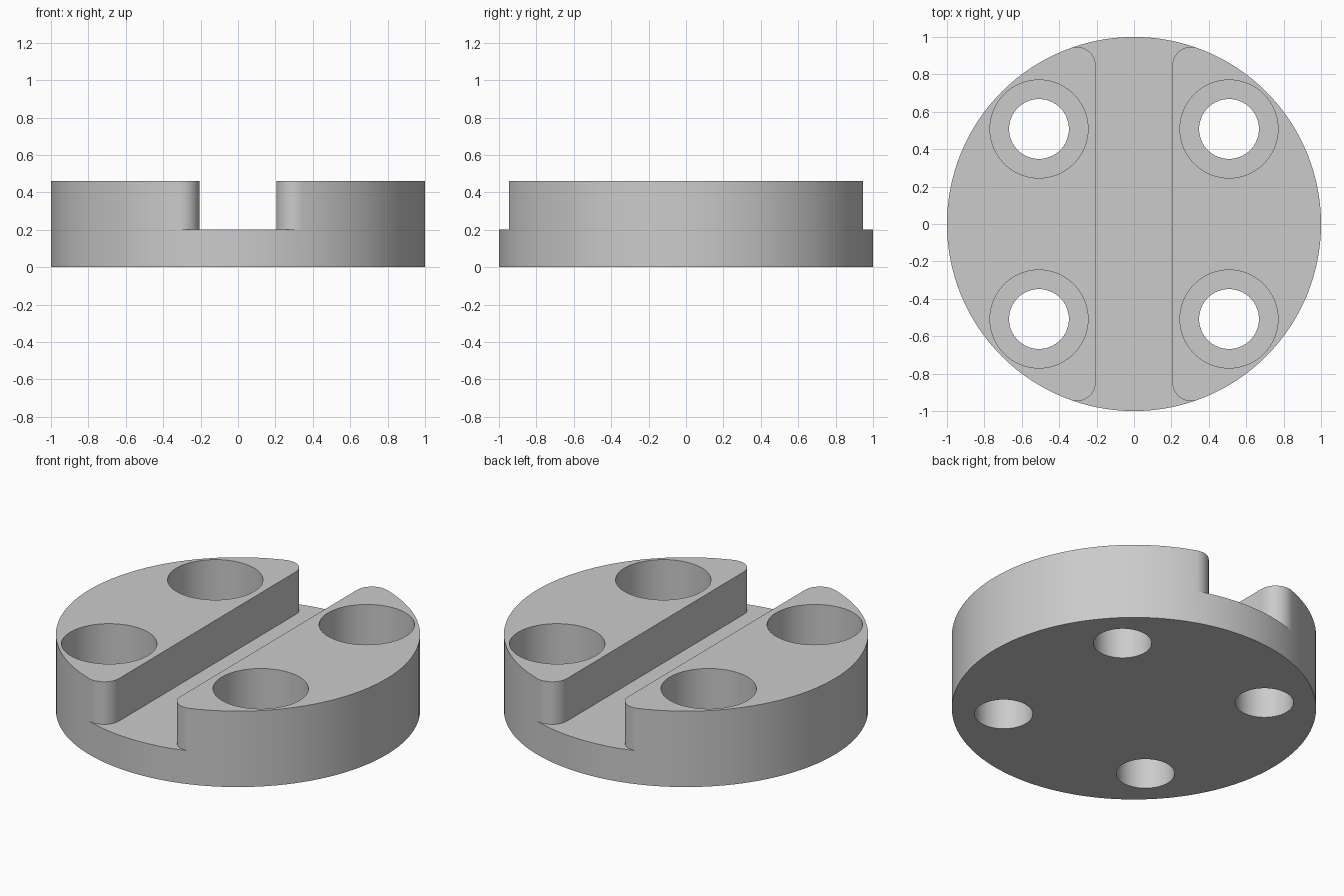
import bpy, bmesh, math

if "Cube" in bpy.data.objects:
    bpy.data.objects.remove(bpy.data.objects["Cube"])

HEIGHT, FLOOR = 0.46, 0.202      # total height, slot and counterbore floor
SLOT, FILLET = 0.205, 0.1        # slot half width, rounded end radius
HOLE_POS, HOLE_R, BORE_R = 0.508, 0.16, 0.262

grey = bpy.data.materials.new("machined grey")
grey.diffuse_color = (0.6, 0.6, 0.6, 1)
grey.use_nodes = True
grey.node_tree.nodes["Principled BSDF"].inputs["Base Color"].default_value = grey.diffuse_color


def circle(x, y, r, n):
    return [(x + r * math.cos(2 * math.pi * i / n),
             y + r * math.sin(2 * math.pi * i / n)) for i in range(n)]


def prism(name, outline, z0, z1):
    """Extrude a closed outline straight up."""
    bm = bmesh.new()
    base = bm.faces.new([bm.verts.new((x, y, z0)) for x, y in outline])
    top = bmesh.ops.extrude_face_region(bm, geom=[base])["geom"]
    for v in top:
        if isinstance(v, bmesh.types.BMVert):
            v.co.z = z1
    bmesh.ops.recalc_face_normals(bm, faces=bm.faces)
    mesh = bpy.data.meshes.new(name)
    bm.to_mesh(mesh)
    bm.free()
    mesh.materials.append(grey)
    obj = bpy.data.objects.new(name, mesh)
    bpy.context.collection.objects.link(obj)
    return obj


# Round body
body = prism("flange_body", circle(0, 0, 1, 128), 0, HEIGHT)

# Slot outline: straight walls, each end flaring through a fillet tangent to the rim
cx = SLOT + FILLET
cy = math.sqrt((1 - FILLET) ** 2 - cx ** 2)
end = math.atan2(cy, cx)
corner = []
for i in range(13):
    a = math.pi + (end - math.pi) * i / 12
    corner.append((cx + FILLET * math.cos(a), cy + FILLET * math.sin(a)))
tx, ty = corner[-1]
corner.append((tx + 0.1 * math.sin(end), ty - 0.1 * math.cos(end)))
corner.append((tx + 0.1 * math.sin(end), 1.2))
right = [(x, -y) for x, y in reversed(corner)] + corner
slot = right + [(-x, y) for x, y in reversed(right)]
cutters = [prism("slot_cutter", slot, FLOOR, 1)]

# Four counterbored bolt holes
for sx in (-1, 1):
    for sy in (-1, 1):
        x, y = sx * HOLE_POS, sy * HOLE_POS
        cutters.append(prism("counterbore_cutter", circle(x, y, BORE_R, 64), FLOOR, 1))
        cutters.append(prism("bolt_hole_cutter", circle(x, y, HOLE_R, 64), -0.5, 0.4))

# Cut everything and bake the result
bpy.context.view_layer.objects.active = body
body.select_set(True)
for cutter in cutters:
    mod = body.modifiers.new("cut", "BOOLEAN")
    mod.operation, mod.solver, mod.object = "DIFFERENCE", "EXACT", cutter
    bpy.ops.object.modifier_apply(modifier=mod.name)
for cutter in cutters:
    bpy.data.objects.remove(cutter)

bpy.ops.object.shade_smooth_by_angle(angle=math.radians(30))
